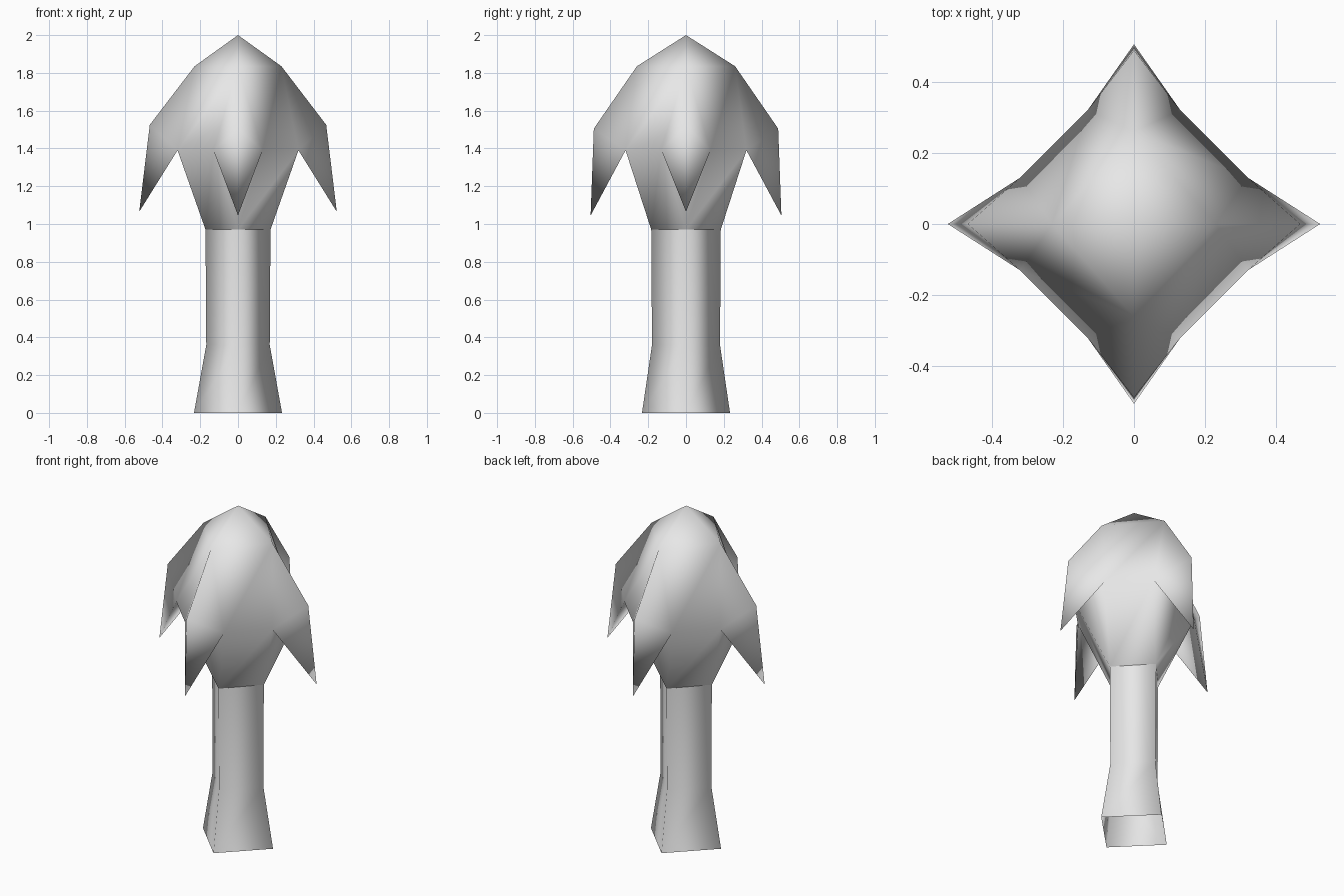
import bpy, bmesh

cube = bpy.data.objects.get("Cube")
if cube:
    bpy.data.objects.remove(cube, do_unlink=True)

grey = bpy.data.materials.new("plain_grey")
grey.use_nodes = True
grey.diffuse_color = (0.8, 0.8, 0.8, 1)
grey.node_tree.nodes["Principled BSDF"].inputs["Base Color"].default_value = (0.8, 0.8, 0.8, 1)

# The four corners face right, back, left and front
DIRECTIONS = [(1, 0), (0, 1), (-1, 0), (0, -1)]


def corner(bm, i, out, side, z):
    """Vertex placed outward and sideways along corner direction i."""
    c, s = DIRECTIONS[i]
    return bm.verts.new((out * c - side * s, out * s + side * c, z))


def finish(bm, name):
    bmesh.ops.recalc_face_normals(bm, faces=bm.faces)
    for face in bm.faces:
        face.smooth = True
    mesh = bpy.data.meshes.new(name)
    bm.to_mesh(mesh)
    bm.free()
    mesh.materials.append(grey)
    bpy.context.collection.objects.link(bpy.data.objects.new(name, mesh))


# Trunk: open four-sided tube, flared at the foot
bm = bmesh.new()
profile = [(0.233, 0.233, 0), (0.168, 0.18, 0.36), (0.172, 0.184, 0.97)]
rings = [[corner(bm, i, (rx, ry)[i % 2], 0, z) for i in range(4)] for rx, ry, z in profile]
for low, high in zip(rings, rings[1:]):
    for i in range(4):
        j = (i + 1) % 4
        bm.faces.new((low[i], low[j], high[j], high[i]))
finish(bm, "trunk")

# Crown: pointed cap with a drooping leaf pulled out of each corner
bm = bmesh.new()
apex = bm.verts.new((0, 0, 2))
leaves = []
for i in range(4):
    on_y = i % 2
    base = corner(bm, i, (0.172, 0.184)[on_y], 0, 0.97)
    right = corner(bm, i, 0.32, -0.13, 1.39)
    left = corner(bm, i, 0.32, 0.13, 1.39)
    top = corner(bm, i, (0.23, 0.26)[on_y], 0, 1.835)
    shoulder = corner(bm, i, (0.467, 0.488)[on_y], 0, (1.525, 1.505)[on_y])
    tip = corner(bm, i, (0.523, 0.505)[on_y], 0, (1.065, 1.045)[on_y])
    # Leaf upper sides, underside and the crown wedge below it
    for face in ((top, shoulder, left), (shoulder, tip, left),
                 (top, right, shoulder), (shoulder, right, tip),
                 (tip, right, left), (base, left, right)):
        bm.faces.new(face)
    leaves.append((base, right, left, top))

# Crown panels between neighbouring leaves
for i in range(4):
    base, _, left, top = leaves[i]
    next_base, next_right, _, next_top = leaves[(i + 1) % 4]
    bm.faces.new((base, next_base, next_right, left))
    bm.faces.new((left, next_right, next_top, top))
    bm.faces.new((top, next_top, apex))
finish(bm, "crown")
